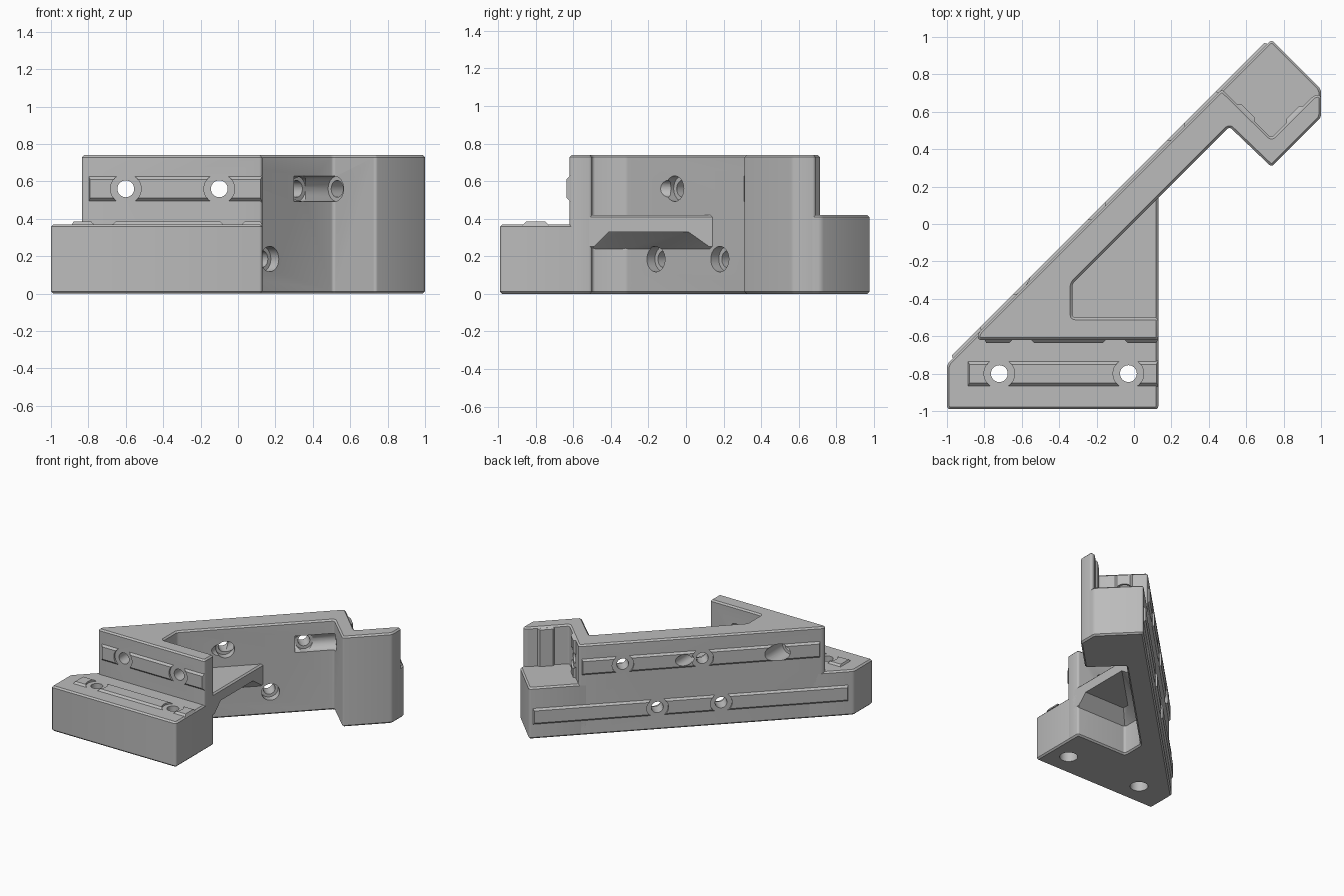
import bpy
import bmesh
import math
from mathutils import Vector

cube = bpy.data.objects.get("Cube")
if cube:
    bpy.data.objects.remove(cube, do_unlink=True)

grey = bpy.data.materials.new("plain grey")
grey.use_nodes = True
grey.diffuse_color = (0.5, 0.5, 0.5, 1)
for node in grey.node_tree.nodes:
    if node.type == "BSDF_PRINCIPLED":
        node.inputs["Base Color"].default_value = grey.diffuse_color

CHAMFER = 0.012
HOLE, BORE, GAP = 0.045, 0.068, 0.082
UP = Vector((0, 0, 1))
ALONG = Vector((1, 1, 0)).normalized()     # along the diagonal wall
INWARD = Vector((1, -1, 0)).normalized()   # out of the wall's inner side


def finish(name, bm):
    bmesh.ops.recalc_face_normals(bm, faces=bm.faces)
    mesh = bpy.data.meshes.new(name)
    bm.to_mesh(mesh)
    bm.free()
    obj = bpy.data.objects.new(name, mesh)
    bpy.context.collection.objects.link(obj)
    return obj


def loft(bm, bottom, top):
    """Closed solid between two matching rings."""
    a = [bm.verts.new(p) for p in bottom]
    b = [bm.verts.new(p) for p in top]
    bm.faces.new(a)
    bm.faces.new(b)
    n = len(a)
    for i in range(n):
        j = (i + 1) % n
        bm.faces.new((a[i], a[j], b[j], b[i]))


def prism(name, outline, z0, z1, rounding=0.016):
    """Upright prism with rounded corners and chamfered rims."""
    bm = bmesh.new()
    loft(bm, [(x, y, z0) for x, y in outline], [(x, y, z1) for x, y in outline])
    bmesh.ops.recalc_face_normals(bm, faces=bm.faces)

    def level(e):
        return abs(e.verts[0].co.z - e.verts[1].co.z) < 1e-4

    if rounding:
        bmesh.ops.bevel(bm, geom=[e for e in bm.edges if not level(e)], offset=rounding,
                        offset_type="OFFSET", segments=3, profile=0.5, affect="EDGES")
    bmesh.ops.bevel(bm, geom=[e for e in bm.edges if level(e)], offset=CHAMFER,
                    offset_type="OFFSET", segments=1, profile=0.5, affect="EDGES")
    return finish(name, bm)


def rib(name, start, end, normal):
    """Raised locating rib with sloped sides."""
    start, end, normal = Vector(start), Vector(end), Vector(normal).normalized()
    side = normal.cross((end - start).normalized())
    run = (end - start).normalized()

    def ring(half, height, inset):
        s, e = start + run * inset + normal * height, end - run * inset + normal * height
        return [s - side * half, e - side * half, e + side * half, s + side * half]

    bm = bmesh.new()
    loft(bm, ring(0.07, -0.005, 0), ring(0.05, 0.015, 0.01))
    return finish(name, bm)


def drill(start, end, radius):
    """Round cutter between two points."""
    start, end = Vector(start), Vector(end)
    axis = end - start
    bm = bmesh.new()
    bmesh.ops.create_cone(bm, cap_ends=True, segments=32, radius1=radius,
                          radius2=radius, depth=axis.length)
    bmesh.ops.rotate(bm, verts=bm.verts, matrix=axis.to_track_quat("Z", "Y").to_matrix())
    bmesh.ops.translate(bm, verts=bm.verts, vec=(start + end) / 2)
    obj = finish("drill", bm)
    obj.hide_render = True
    return obj


def cut(obj, cutters):
    for c in cutters:
        mod = obj.modifiers.new("cut", "BOOLEAN")
        mod.operation = "DIFFERENCE"
        mod.solver = "EXACT"
        mod.object = c
    graph = bpy.context.evaluated_depsgraph_get()
    mesh = bpy.data.meshes.new_from_object(obj.evaluated_get(graph))
    obj.modifiers.clear()
    obj.data = mesh


# Main body: front wall, diagonal wall and hook with a V seat
main = prism("main_body", [
    (-0.835, -0.62), (0.13, -0.62), (0.13, -0.5), (-0.33, -0.5), (-0.33, -0.32),
    (0.51, 0.52), (0.735, 0.305), (1, 0.57), (1, 0.69), (0.965, 0.69),
    (0.735, 0.46), (0.47, 0.72), (-0.835, -0.585)], 0, 0.74)

# Front ledge and the low block under the V seat
ledge = prism("front_ledge", [
    (-1, -0.99), (0.13, -0.99), (0.13, -0.5), (-0.75, -0.5), (-1, -0.75)], 0, 0.37)
seat = prism("corner_block", [
    (0.42, 0.67), (0.735, 0.36), (1, 0.62), (1, 0.72), (0.735, 0.985)], 0, 0.42)

# Shelf between the walls, hollowed below with a sloping roof
shelf = prism("pocket_shelf", [
    (-0.38, -0.55), (0.13, -0.55), (0.13, 0.19), (-0.38, -0.32)], 0.24, 0.42, 0)


def pocket_ring(d, z):
    x, y, k = -0.33 + d, -0.5 + d, 0.01 - d * math.sqrt(2)
    return [(x, y, z), (0.4, y, z), (0.4, 0.4 + k, z), (x, x + k, z)]


bm = bmesh.new()
loft(bm, pocket_ring(-0.1, 0.14), pocket_ring(0.09, 0.33))
hollow = finish("hollow", bm)
hollow.hide_render = True

# Ribs on every mating face
ribs = [
    rib("front_rib", (-0.8, -0.62, 0.56), (0.13, -0.62, 0.56), (0, -1, 0)),
    rib("ledge_rib", (-0.89, -0.8, 0.37), (0.13, -0.8, 0.37), UP),
    rib("upper_back_rib", (-0.82, -0.57, 0.56), (0.455, 0.705, 0.56), -INWARD),
    rib("lower_back_rib", (-0.97, -0.72, 0.185), (0.715, 0.965, 0.185), -INWARD),
    rib("seat_right_rib", (0.6, 0.595, 0.41), (0.6, 0.595, 0.73), ALONG),
    rib("seat_left_rib", (0.86, 0.585, 0.41), (0.86, 0.585, 0.73), -INWARD),
]

holes, gaps = [], []

# Ledge screws, bored from below
for x in (-0.72, -0.03):
    p = Vector((x, -0.8, 0))
    holes += [drill(p - UP * 0.1, p + UP * 0.5, HOLE), drill(p - UP * 0.1, p + UP * 0.24, BORE)]
    gaps.append(drill(p + UP * 0.3, p + UP * 0.5, GAP))

# Front wall screws, reached through the diagonal wall
for x in (-0.6, -0.1):
    holes.append(drill((x, -0.72, 0.56), (x, 0.35, 0.56), HOLE))
    gaps.append(drill((x, -0.72, 0.56), (x, -0.55, 0.56), GAP))
holes.append(drill((-0.6, -0.49, 0.56), (-0.6, 0.1, 0.56), BORE))

# Diagonal wall screws, bored from the inner side
for x, z in ((-0.17, 0.185), (0.17, 0.185), (-0.07, 0.56), (0.355, 0.56)):
    p = Vector((x, x + 0.01, z))
    holes += [drill(p + INWARD * 0.05, p - INWARD * 0.3, HOLE),
              drill(p + INWARD * 0.05, p - INWARD * 0.06, BORE)]
    gaps.append(drill(p - INWARD * 0.12, p - INWARD * 0.3, GAP))

# Seat screw, with a trough along the diagonal wall
holes += [drill((0.305, 0.305, 0.56), (0.53, 0.53, 0.56), BORE),
          drill((0.5, 0.5, 0.56), (0.67, 0.67, 0.56), HOLE)]
gaps.append(drill((0.57, 0.57, 0.56), (0.67, 0.67, 0.56), GAP))

bodies = [main, ledge, seat, shelf]
cut(shelf, [hollow])
for obj in bodies:
    cut(obj, holes)
for obj in ribs:
    cut(obj, gaps + holes)
for helper in holes + gaps + [hollow]:
    bpy.data.objects.remove(helper, do_unlink=True)

# Colour and shading
bpy.ops.object.select_all(action="DESELECT")
for obj in bodies + ribs:
    obj.data.materials.clear()
    obj.data.materials.append(grey)
    obj.select_set(True)
bpy.context.view_layer.objects.active = main
bpy.ops.object.shade_smooth_by_angle(angle=math.radians(32))
